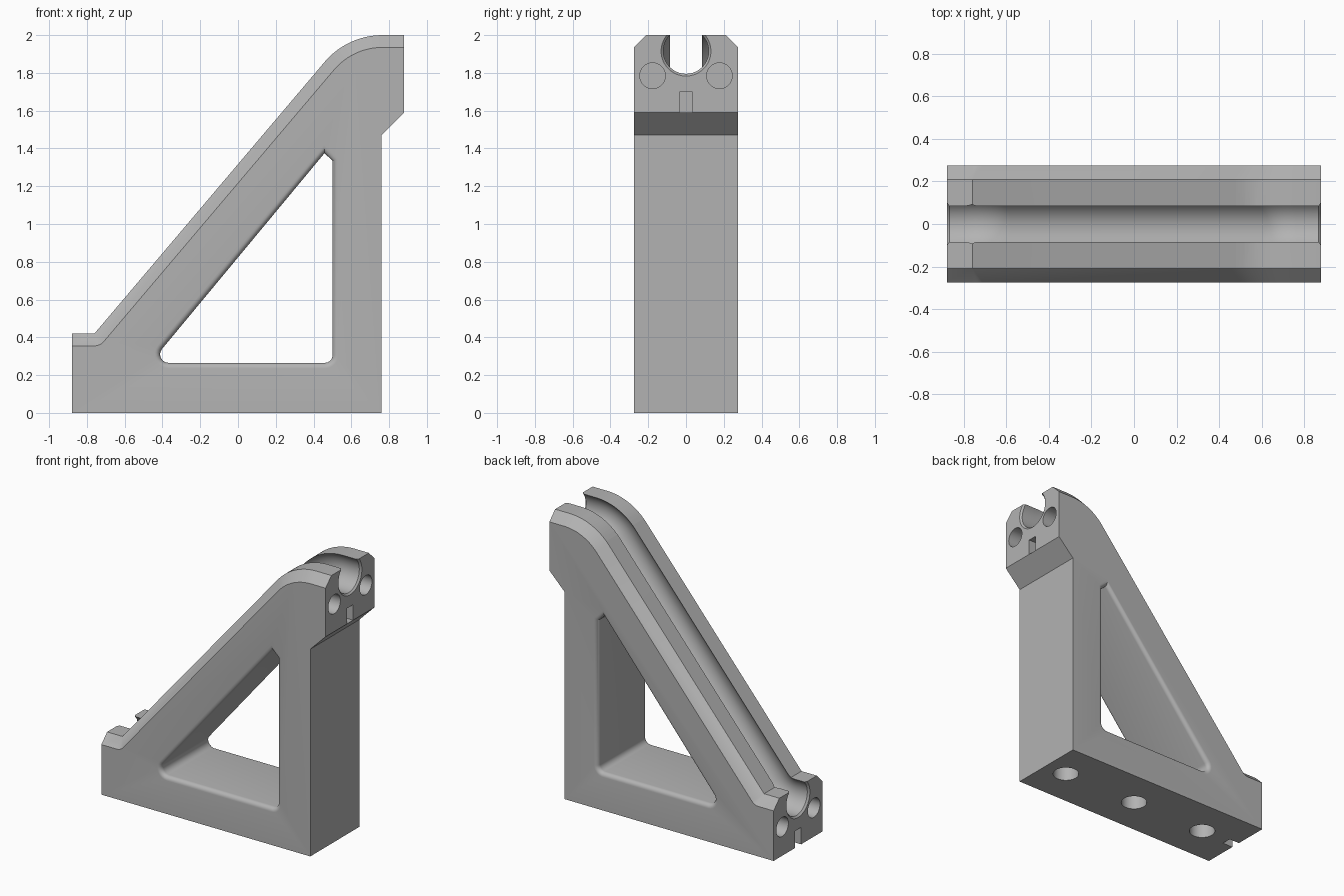
import bpy, bmesh, math
from mathutils import Vector

if "Cube" in bpy.data.objects:
    bpy.data.objects.remove(bpy.data.objects["Cube"], do_unlink=True)

grey = bpy.data.materials.new("matte grey")
grey.use_nodes = True
grey.diffuse_color = (0.45, 0.45, 0.45, 1)
grey.node_tree.nodes["Principled BSDF"].inputs["Base Color"].default_value = grey.diffuse_color

HALF, CHAMFER, TOP, STEP = 0.275, 0.065, 2.0, 0.42
END = 0.88


def loft(name, sections):
    """Closed solid through matching rings of 3D points."""
    bm = bmesh.new()
    rings = [[bm.verts.new(p) for p in s] for s in sections]
    n = len(rings[0])
    for a, b in zip(rings, rings[1:]):
        for i in range(n):
            j = (i + 1) % n
            bm.faces.new((a[i], a[j], b[j], b[i]))
    bm.faces.new(rings[0][::-1])
    bm.faces.new(rings[-1])
    bmesh.ops.remove_doubles(bm, verts=bm.verts, dist=1e-5)
    bmesh.ops.recalc_face_normals(bm, faces=bm.faces)
    mesh = bpy.data.meshes.new(name)
    bm.to_mesh(mesh)
    bm.free()
    mesh.materials.append(grey)
    obj = bpy.data.objects.new(name, mesh)
    bpy.context.collection.objects.link(obj)
    return obj


def rounded(p, prev, nxt, r, steps=12):
    """Points of an arc of radius r in the corner at p."""
    if r <= 0:
        return [p]
    u, v = (prev - p).normalized(), (nxt - p).normalized()
    half = u.angle(v) / 2
    centre = p + (u + v).normalized() * (r / math.sin(half))
    a = p + u * (r / math.tan(half)) - centre
    b = p + v * (r / math.tan(half)) - centre
    sweep = a.angle(b)
    return [centre + (a * math.sin(sweep * (1 - k / steps)) + b * math.sin(sweep * k / steps))
            / math.sin(sweep) for k in range(steps + 1)]


def top_path(drop, low_r, high_r, end=END):
    """Step, ramp and crown line, lowered into the solid by drop."""
    slope = 1.18
    shift = drop * math.tan(math.atan(slope) / 2)
    low = Vector((-0.76 + shift, STEP - drop))
    high = Vector((-0.76 + (TOP - STEP) / slope + shift, TOP - drop))
    first, last = Vector((-end, STEP - drop)), Vector((end, TOP - drop))
    return ([first] + rounded(low, first, high, low_r)
            + rounded(high, low, last, high_r) + [last])


def flat(points, y):
    return [(p.x, y, p.y) for p in points]


# Body with chamfered upper edges
def side_profile(drop):
    base = [Vector(p) for p in ((END, 1.59), (0.76, 1.47), (0.76, 0), (-END, 0))]
    return top_path(drop, drop + 1e-7, 0.4 - drop) + base


outer, inner = side_profile(CHAMFER), side_profile(0)
ledge = HALF - CHAMFER
body = loft("bracket_body", [flat(outer, -HALF), flat(inner, -ledge),
                             flat(inner, ledge), flat(outer, HALF)])
cutters = []


# Triangular window with filleted rims
def window_outline(out):
    corners = [(-0.463, 0.265), (0.5, 0.265), (0.5, 1.335), (0.458, 1.375)]
    radii = [0.045, 0.04, 0, 0]
    pts = [Vector(c) for c in corners]
    moved = []
    for i, p in enumerate(pts):
        d1, d2 = (p - pts[i - 1]).normalized(), (pts[(i + 1) % 4] - p).normalized()
        n1, n2 = Vector((d1.y, -d1.x)), Vector((d2.y, -d2.x))
        moved.append(p + (n1 + n2) * (out / (1 + n1.dot(n2))))
    ring = []
    for i, p in enumerate(moved):
        r = radii[i] + out if radii[i] else 0
        ring += rounded(p, moved[i - 1], moved[(i + 1) % 4], r, 8)
    return ring


fillet = 0.03
half_rim = []
for k in range(7):
    a = k / 6 * math.pi / 2
    half_rim.append((HALF - fillet + fillet * math.sin(a), fillet * (1 - math.cos(a))))
half_rim.append((HALF + 0.02, fillet))
stations = [(-y, o) for y, o in reversed(half_rim)] + half_rim
cutters.append(loft("window_cutter", [flat(window_outline(o), y) for y, o in stations]))

# Round channel along the top, flared at both ends
bore, flare = 0.12, 0.012
path = top_path(0.085, 0.17, 0.315, END - flare)
rings = []
for i, p in enumerate(path):
    t = path[min(i + 1, len(path) - 1)] - path[max(i - 1, 0)]
    if i in (0, len(path) - 1):
        t = Vector((1, 0))
    rings.append((p, t.normalized(), bore))
reach = Vector((flare + 0.02, 0))
rings.insert(0, (path[0] - reach, Vector((1, 0)), bore + reach.x))
rings.append((path[-1] + reach, Vector((1, 0)), bore + reach.x))
sections = []
for p, t, r in rings:
    ring = []
    for k in range(48):
        a = math.tau * (k + 0.5) / 48
        q = p + Vector((-t.y, t.x)) * (r * math.cos(a))
        ring.append((q.x, r * math.sin(a), q.y))
    sections.append(ring)
cutters.append(loft("channel_cutter", sections))


# Blind holes and slots
def cylinder(name, start, end, r):
    start, end = Vector(start), Vector(end)
    turn = Vector((0, 0, 1)).rotation_difference(end - start)
    circle = [turn @ Vector((r * math.cos(k * math.tau / 32), r * math.sin(k * math.tau / 32), 0))
              for k in range(32)]
    cutters.append(loft(name, [[start + c for c in circle], [end + c for c in circle]]))


def box(name, x0, x1, half_y, z0, z1):
    cutters.append(loft(name, [[(x, -half_y, z0), (x, half_y, z0), (x, half_y, z1),
                                (x, -half_y, z1)] for x in (x0, x1)]))


for side, height in ((-1, STEP), (1, TOP)):
    for y in (-0.177, 0.177):
        z = height - 0.215
        cylinder("pin_hole_cutter", (side * 0.78, y, z), (side * 0.9, y, z), 0.068)
    low = -0.02 if side < 0 else 1.59
    box("slot_cutter", side * 0.8, side * 0.9, 0.034, low, height - 0.3)
for x in (-0.59, 0, 0.59):
    cylinder("base_hole_cutter", (x, 0, -0.02), (x, 0, 0.13), 0.085)

# Cut everything out of the body and discard the cutters
for c in cutters:
    mod = body.modifiers.new(c.name, 'BOOLEAN')
    mod.operation, mod.solver, mod.object = 'DIFFERENCE', 'EXACT', c
    c.hide_render = True
bpy.context.view_layer.update()
result = bpy.data.meshes.new_from_object(body.evaluated_get(bpy.context.evaluated_depsgraph_get()))
body.modifiers.clear()
body.data = result
for c in cutters:
    bpy.data.objects.remove(c, do_unlink=True)

bpy.ops.object.select_all(action='DESELECT')
body.select_set(True)
bpy.context.view_layer.objects.active = body
bpy.ops.object.shade_smooth_by_angle(angle=math.radians(30))
